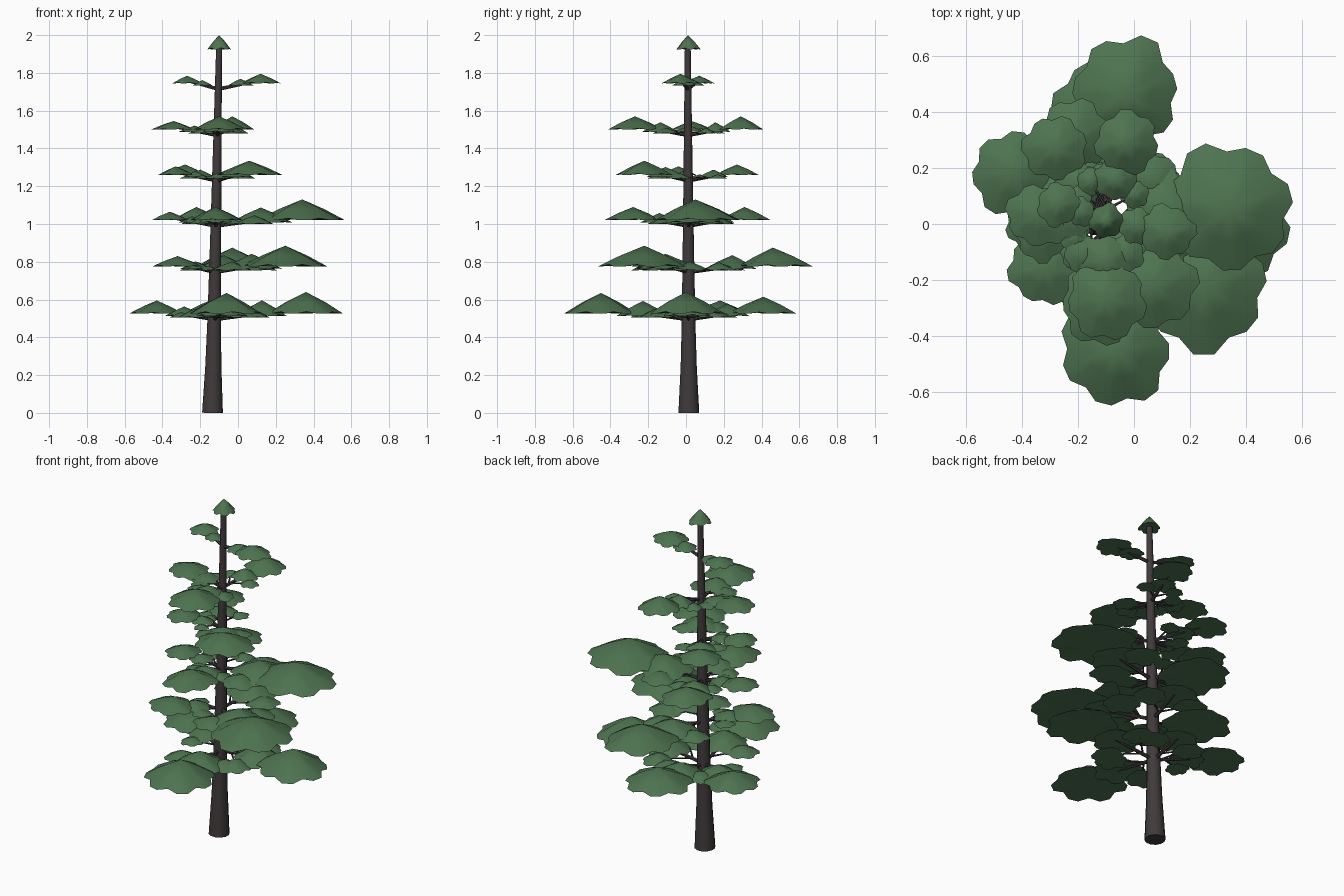
import bpy, bmesh, math, random
from mathutils import Vector

if "Cube" in bpy.data.objects:
    bpy.data.objects.remove(bpy.data.objects["Cube"])

random.seed(7)


def material(name, rgb):
    m = bpy.data.materials.new(name)
    m.diffuse_color = (*rgb, 1)
    m.use_nodes = True
    m.node_tree.nodes["Principled BSDF"].inputs["Base Color"].default_value = m.diffuse_color
    return m


GREEN = material("needle green", (0.075, 0.17, 0.08))
BARK = material("dark bark", (0.052, 0.042, 0.043))


def finish(bm, name, mat, angle=40):
    bmesh.ops.recalc_face_normals(bm, faces=bm.faces)
    me = bpy.data.meshes.new(name)
    bm.to_mesh(me)
    bm.free()
    me.materials.append(mat)
    ob = bpy.data.objects.new(name, me)
    bpy.context.collection.objects.link(ob)
    bpy.ops.object.select_all(action='DESELECT')
    ob.select_set(True)
    bpy.context.view_layer.objects.active = ob
    bpy.ops.object.shade_smooth_by_angle(angle=math.radians(angle))
    return ob


def tube(name, path, sides):
    """Tapered tube through (point, radius) stations."""
    bm = bmesh.new()
    axis = (path[-1][0] - path[0][0]).normalized()
    u = axis.orthogonal().normalized()
    v = axis.cross(u)
    rings = []
    for p, r in path:
        rings.append([bm.verts.new(p + r * (u * math.cos(a) + v * math.sin(a)))
                      for a in (2 * math.pi * i / sides for i in range(sides))])
    for a, b in zip(rings, rings[1:]):
        for i in range(sides):
            j = (i + 1) % sides
            bm.faces.new((a[i], a[j], b[j], b[i]))
    bm.faces.new(rings[0])
    bm.faces.new(rings[-1])
    return finish(bm, name, BARK, 50)


def pad(name, x, y, z, r, h, lobes=7):
    """Shallow cone with a lobed rim and a slightly hollow underside."""
    bm = bmesh.new()
    n = lobes * 3
    turn = random.uniform(0, 6.28)
    sizes = [random.uniform(0.90, 1.08) for _ in range(lobes)]
    top = bm.verts.new((x, y, z + h))
    under = bm.verts.new((x, y, z + 0.1 * h))
    mid, rim = [], []
    for i in range(n):
        a = turn + 2 * math.pi * i / n
        notch = i % 3 == 0
        k = r * (0.87 * (sizes[i // 3] + sizes[i // 3 - 1]) / 2 if notch else sizes[i // 3])
        c, s = math.cos(a), math.sin(a)
        rim.append(bm.verts.new((x + k * c, y + k * s, z + (0.1 * h if notch else 0))))
        m = k * 0.52
        mid.append(bm.verts.new((x + m * c, y + m * s, z + h * 0.53)))
    for i in range(n):
        j = (i + 1) % n
        bm.faces.new((top, mid[i], mid[j]))
        bm.faces.new((mid[i], rim[i], rim[j], mid[j]))
        bm.faces.new((under, rim[j], rim[i]))
    return finish(bm, name, GREEN)


def trunk_at(z):
    return Vector((-0.135 + 0.018 * z, 0.015 - 0.003 * z, z))


# Trunk, flared at the foot and leaning slightly
tube("trunk", [(trunk_at(z), r) for z, r in
               ((0, 0.057), (0.25, 0.044), (0.5, 0.037), (1.0, 0.029), (1.5, 0.022), (1.95, 0.016))], 12)

# Tiers: height, then outer pads as x, y, radius, cone height
TIERS = [
    (0.505, [(0.36, 0.0, 0.205, 0.115), (-0.06, -0.45, 0.205, 0.11),
             (-0.43, 0.18, 0.15, 0.07), (-0.1, 0.41, 0.185, 0.09)]),
    (0.755, [(0.25, -0.22, 0.245, 0.11), (-0.03, 0.46, 0.205, 0.10), (-0.32, -0.16, 0.125, 0.055)]),
    (1.0, [(0.34, 0.05, 0.235, 0.11), (-0.22, 0.31, 0.135, 0.07),
           (-0.36, 0.0, 0.10, 0.045), (-0.12, -0.28, 0.145, 0.07)]),
    (1.24, [(0.06, -0.22, 0.165, 0.075), (-0.28, 0.27, 0.125, 0.055), (-0.33, -0.04, 0.095, 0.045)]),
    (1.48, [(-0.10, -0.27, 0.15, 0.07), (-0.03, 0.29, 0.115, 0.07), (-0.34, 0.03, 0.12, 0.045)]),
    (1.725, [(0.12, -0.03, 0.10, 0.05), (-0.27, 0.07, 0.08, 0.04)]),
]

for t, (z, pads) in enumerate(TIERS, 1):
    root = trunk_at(z - 0.01)
    for b, (x, y, r, h) in enumerate(pads, 1):
        tag = f"{t}_{b}"
        out = Vector((x, y, 0)) - Vector((root.x, root.y, 0))
        side = Vector((-out.y, out.x, 0))
        # Main branch and the outer pad it carries
        tip = Vector((x, y, z + 0.02 + 0.25 * h))
        tube(f"branch_{tag}", [(root, 0.011), (tip, 0.004)], 6)
        pad(f"outer_pad_{tag}", x, y, z + 0.02, r, h)
        # Smaller pad nearer the trunk
        p = root + out * 0.52
        pad(f"inner_pad_{tag}", p.x, p.y, z + 0.008, r * 0.68, h * 0.72)
        # Small side pads on twigs
        if t < 6:
            for k, s in enumerate((-1, 1), 1):
                q = root + out * 0.42 + side * 0.28 * s
                pad(f"side_pad_{tag}_{k}", q.x, q.y, z, r * 0.45, h * 0.42, 6)
                tube(f"twig_{tag}_{k}", [(root + out * 0.15 + Vector((0, 0, 0.012)), 0.006),
                                         (Vector((q.x, q.y, z + 0.1 * h)), 0.003)], 5)

# Pointed crown
pad("crown", -0.10, 0.01, 1.925, 0.065, 0.075, 6)
